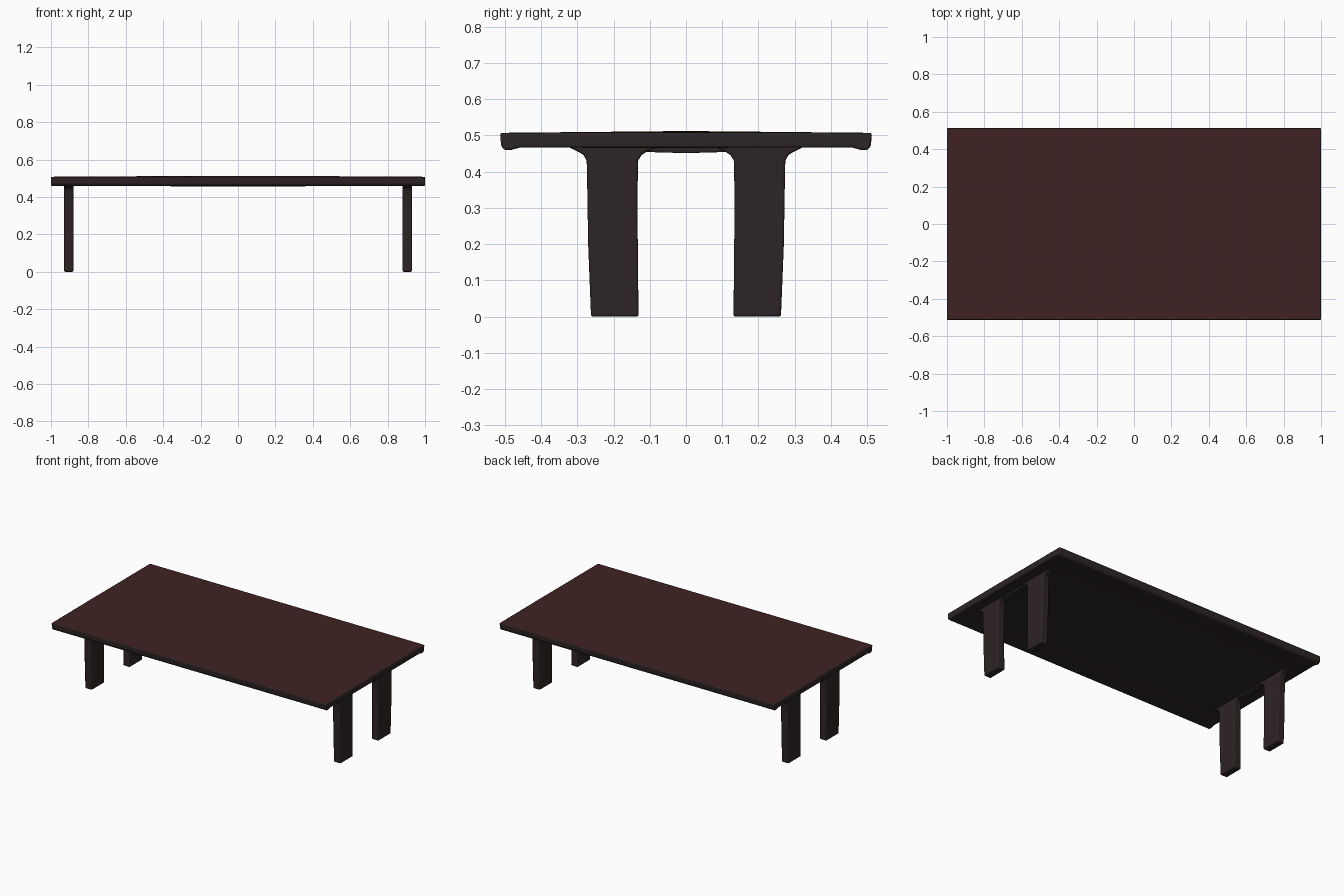
import bpy
import bmesh

cube = bpy.data.objects.get("Cube")
if cube:
    bpy.data.objects.remove(cube)


def material(name, rgb):
    mat = bpy.data.materials.new(name)
    mat.use_nodes = True
    mat.diffuse_color = (*rgb, 1)
    mat.node_tree.nodes["Principled BSDF"].inputs["Base Color"].default_value = (*rgb, 1)
    return mat


RED_WOOD = material("red brown wood", (0.052, 0.016, 0.016))
DARK_WOOD = material("dark brown wood", (0.027, 0.018, 0.018))


def loft(name, sections, materials, bevel):
    """Skin a list of equal-length point rings, cap both ends, round the edges."""
    bm = bmesh.new()
    rings = [[bm.verts.new(p) for p in ring] for ring in sections]
    n = len(rings[0])
    for a, b in zip(rings, rings[1:]):
        for i in range(n):
            j = (i + 1) % n
            bm.faces.new((a[i], a[j], b[j], b[i]))
    bm.faces.new(rings[0])
    bm.faces.new(rings[-1])
    bmesh.ops.recalc_face_normals(bm, faces=bm.faces)
    # Upward faces take the first colour, all others the last
    for f in bm.faces:
        f.material_index = 0 if f.normal.z > 0.9 else len(materials) - 1
    mesh = bpy.data.meshes.new(name)
    bm.to_mesh(mesh)
    bm.free()
    for mat in materials:
        mesh.materials.append(mat)
    obj = bpy.data.objects.new(name, mesh)
    bpy.context.collection.objects.link(obj)
    mod = obj.modifiers.new("rounded edges", "BEVEL")
    mod.width = bevel
    mod.segments = 3
    mod.limit_method = "ANGLE"
    mod.material = len(materials) - 1
    bpy.ops.object.select_all(action="DESELECT")
    bpy.context.view_layer.objects.active = obj
    obj.select_set(True)
    bpy.ops.object.shade_smooth_by_angle()
    return obj


# Tabletop: slightly crowned above, sagging below, with a lip on the long edges
STEPS = 12
half_under = [(0.51, 0.470), (0.50, 0.459), (0.485, 0.459), (0.46, 0.466), (0.30, 0.466)]
sections = []
for k in range(STEPS + 1):
    x = -1 + 2 * k / STEPS
    bow = 1 - x * x
    top = [(-0.513, 0.507), (0, 0.508 + 0.004 * bow), (0.513, 0.507)]
    under = half_under + [(0, 0.466 - 0.010 * bow)]
    under += [(-y, z) for y, z in reversed(half_under)]
    sections.append([(x, y, z) for y, z in top + under])
loft("tabletop", sections, [RED_WOOD, DARK_WOOD], 0.006)

# Legs: flat slabs that flare into the tabletop
# (height, inner y, outer y)
leg_profile = [(0.0, 0.131, 0.262), (0.20, 0.133, 0.270), (0.33, 0.134, 0.272),
               (0.43, 0.132, 0.274), (0.447, 0.122, 0.283),
               (0.456, 0.105, 0.300), (0.468, 0.080, 0.325)]
outline = [(inner, z) for z, inner, outer in leg_profile]
outline += [(outer, z) for z, inner, outer in reversed(leg_profile)]
for side, sx in (("left", 1), ("right", -1)):
    for end, sy in (("front", -1), ("back", 1)):
        slab = [[(sx * x, sy * y, z) for y, z in outline] for x in (0.88, 0.93)]
        loft(f"{end}_{side}_leg", slab, [DARK_WOOD], 0.010)

# Thin cross rails joining each pair of legs under the top
for side, sx in (("left", 1), ("right", -1)):
    rail = [(-0.14, 0.468), (0.14, 0.468), (0.14, 0.455), (0, 0.451), (-0.14, 0.455)]
    loft(f"{side}_cross_rail", [[(sx * x, y, z) for y, z in rail] for x in (0.885, 0.925)],
         [DARK_WOOD], 0.003)
